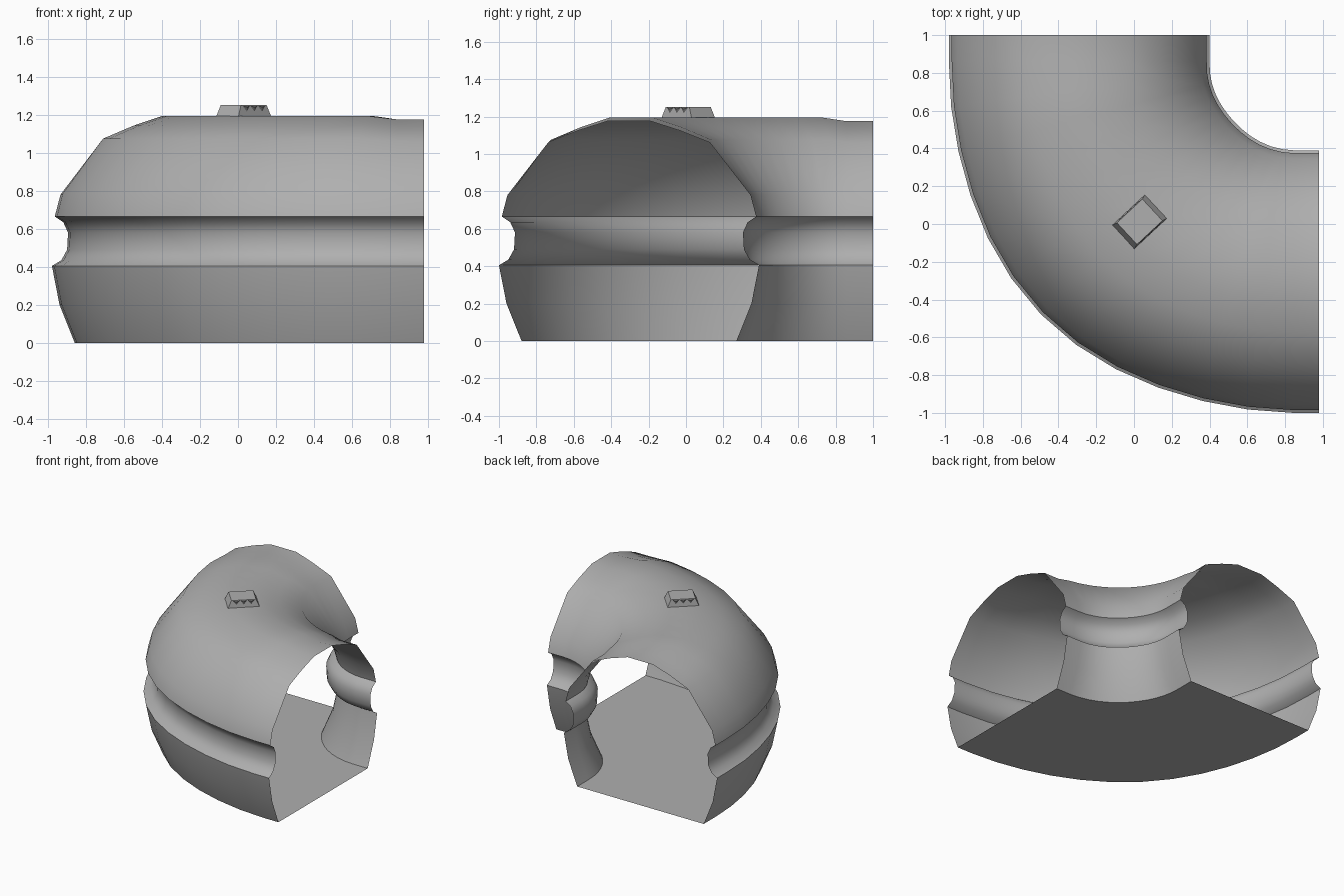
import bpy
from math import cos, sin, radians
from mathutils import Matrix, Vector

if "Cube" in bpy.data.objects:
    bpy.data.objects.remove(bpy.data.objects["Cube"])


def material(name, v):
    m = bpy.data.materials.new(name)
    m.diffuse_color = (v, v, v, 1)
    m.use_nodes = True
    m.node_tree.nodes["Principled BSDF"].inputs["Base Color"].default_value = m.diffuse_color
    return m


grey = material("mid_grey", .43)
dark = material("dark_grey", .15)


def make(name, verts, faces, smooth=None, mat=grey):
    me = bpy.data.meshes.new(name)
    me.from_pydata(verts, [], faces)
    me.materials.append(mat)
    ob = bpy.data.objects.new(name, me)
    bpy.context.collection.objects.link(ob)
    bpy.ops.object.select_all(action='DESELECT')
    ob.select_set(True)
    bpy.context.view_layer.objects.active = ob
    bpy.ops.object.mode_set(mode='EDIT')
    bpy.ops.mesh.select_all(action='SELECT')
    bpy.ops.mesh.normals_make_consistent(inside=False)
    bpy.ops.object.mode_set(mode='OBJECT')
    if smooth:
        bpy.ops.object.shade_smooth_by_angle(angle=radians(smooth))
    return ob


# Tunnel half profile: (half width, height), floor up to crown, with side groove
half = [(.57, 0), (.65, .2), (.69, .405), (.64, .435), (.61, .49), (.605, .58),
        (.63, .635), (.675, .665), (.645, .78), (.43, 1.06), (.27, 1.125), (.115, 1.175)]
profile = half + [(-w, z) for w, z in reversed(half)]
n = len(profile)

# Curved passage: the profile swept round a quarter turn, with short straight ends
CX, CY = .845, .86
angles = [0, 7.5, 15, 22.5, 30, 37.5, 45, 52.5, 60, 67.5, 75, 82.5, 90]


def section(deg, dx=0, dy=0):
    t = radians(deg)
    k, bulge = deg / 90, max(0, sin(2 * t)) ** 3
    r0 = 1.135 + .03 * k + .02 * bulge
    s = 1 + (.005 * k + .03 * bulge) / .69
    lift = 0 if deg in (0, 90) else .02
    out = []
    for w, z in profile:
        r = r0 + w * s
        out.append((CX - r * cos(t) + dx, CY - r * sin(t) + dy,
                    z + lift * max(0, (z - .665) / .51)))
    return out


rings = [section(0, dy=1 - CY)] + [section(a) for a in angles] + [section(90, dx=.98 - CX)]
verts = [v for ring in rings for v in ring]
faces = [(i * n + j, i * n + j + 1, (i + 1) * n + j + 1, (i + 1) * n + j)
         for i in range(len(rings) - 1) for j in range(n - 1)]
make("tunnel_shell", verts, faces, 40)

# Flat floor between the two wall feet
fv = [p for ring in rings for p in (ring[0], ring[-1])]
ff = [(2 * i, 2 * i + 1, 2 * i + 3, 2 * i + 2) for i in range(len(rings) - 1)]
make("tunnel_floor", fv, ff)

# Small tapered block on the crown
place = Matrix.Translation((.03, .012, 1.19)) @ Matrix.Rotation(radians(43), 4, 'Z')


def rect(a, b, z):
    return [place @ Vector(p) for p in ((-a, -b, z), (a, -b, z), (a, b, z), (-a, b, z))]


make("roof_block", rect(.119, .086, 0) + rect(.092, .078, .062),
     [(0, 1, 2, 3), (4, 5, 6, 7)] + [(i, (i + 1) % 4, 4 + (i + 1) % 4, 4 + i) for i in range(4)])

# Row of small dark teeth under the top edge on both long sides
tv, tf = [], []
for side in (-1, 1):
    for x in (-.055, 0, .055):
        b = len(tv)
        for px, y, z in ((x - .026, .079, .058), (x + .026, .079, .058), (x, .083, .028), (x, .086, .05)):
            tv.append(place @ Vector((px, side * y, z)))
        tf += [(b, b + 1, b + 3), (b + 1, b + 2, b + 3), (b + 2, b, b + 3)]
make("block_teeth", tv, tf, mat=dark)
